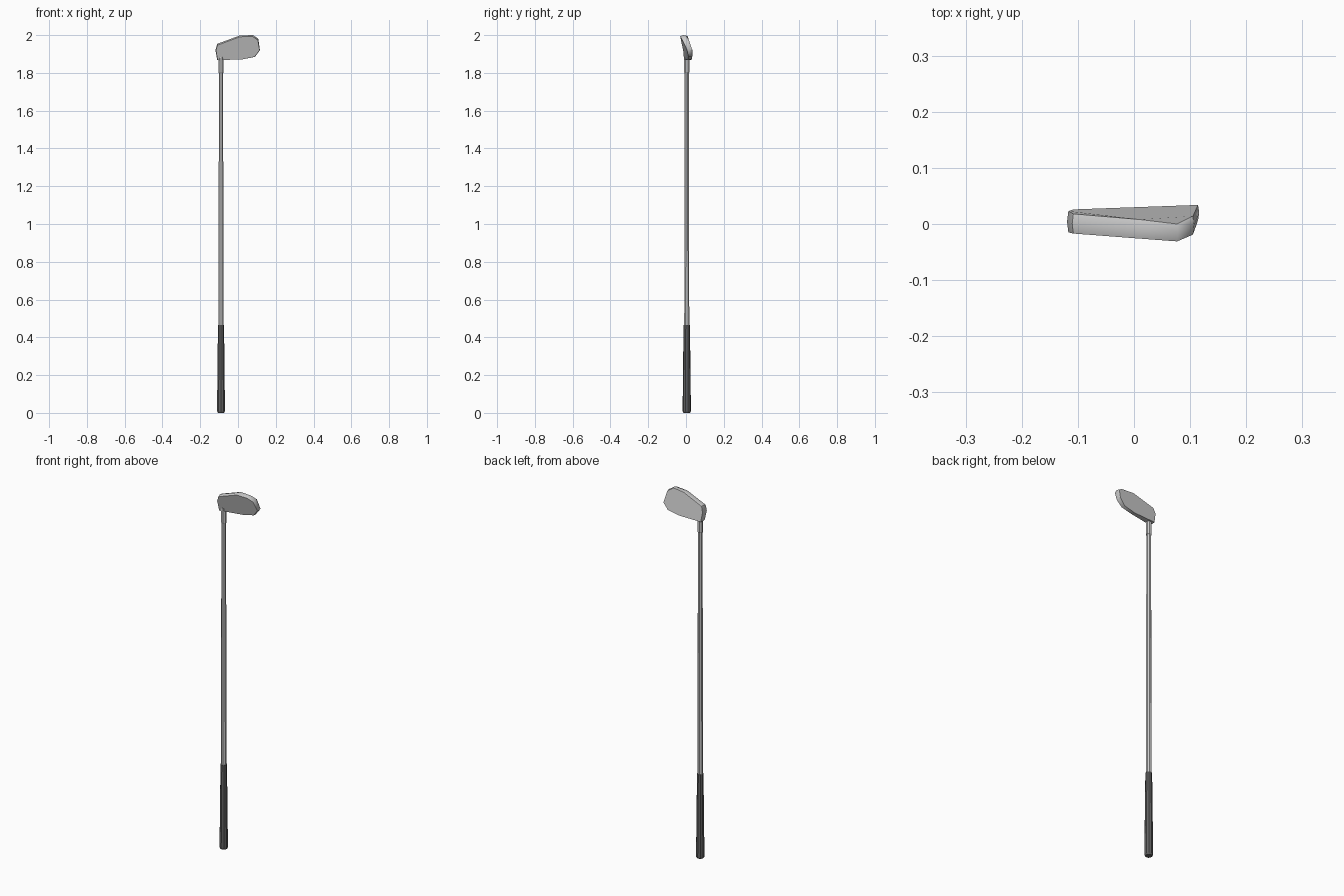
import bpy, bmesh, math

if "Cube" in bpy.data.objects:
    bpy.data.objects.remove(bpy.data.objects["Cube"])

SHAFT_X, SHAFT_Y = -0.090, 0.004


def finish(name, bm, angle=None):
    bmesh.ops.recalc_face_normals(bm, faces=bm.faces)
    mesh = bpy.data.meshes.new(name)
    bm.to_mesh(mesh)
    bm.free()
    ob = bpy.data.objects.new(name, mesh)
    bpy.context.collection.objects.link(ob)
    if angle:
        bpy.ops.object.select_all(action='DESELECT')
        ob.select_set(True)
        bpy.context.view_layer.objects.active = ob
        bpy.ops.object.shade_smooth_by_angle(angle=math.radians(angle))
    return ob


def loft(name, rings, angle=None):
    """Skin a list of closed rings and cap both ends."""
    bm = bmesh.new()
    rows = [[bm.verts.new(p) for p in ring] for ring in rings]
    n = len(rows[0])
    for a, b in zip(rows, rows[1:]):
        for i in range(n):
            j = (i + 1) % n
            bm.faces.new((a[i], a[j], b[j], b[i]))
    bm.faces.new(rows[0])
    bm.faces.new(rows[-1])
    return finish(name, bm, angle)


def rod(name, profile, sides, angle=None):
    """Turned part around the shaft axis from (radius, z) pairs."""
    turn = [2 * math.pi * (i + 0.5) / sides for i in range(sides)]
    rings = [[(SHAFT_X + r * math.cos(t), SHAFT_Y + r * math.sin(t), z)
              for t in turn] for r, z in profile]
    return loft(name, rings, angle)


# Dark grip with rounded butt, tapering towards the shaft
grip = rod("grip", [(0.017, 0), (0.022, 0.008), (0.022, 0.02), (0.017, 0.465)], 10)
rubber = bpy.data.materials.new("rubber")
rubber.diffuse_color = (0.12, 0.12, 0.12, 1)
rubber.use_nodes = True
rubber.node_tree.nodes["Principled BSDF"].inputs["Base Color"].default_value = rubber.diffuse_color
grip.data.materials.append(rubber)

# Shaft and hosel
rod("shaft", [(0.0145, 0.45), (0.012, 1.82)], 8)
rod("hosel", [(0.0135, 1.80), (0.015, 1.805), (0.015, 1.885)], 8)

# Club head outline: x, z, y of striking face, y of rear side
outline = [
    (-0.108, 1.951, 0.018, -0.017),
    (0.010, 1.995, 0.008, -0.026),
    (0.077, 1.997, 0.000, -0.031),
    (0.105, 1.978, 0.014, -0.019),
    (0.114, 1.920, 0.034, 0.006),
    (0.088, 1.885, 0.033, 0.012),
    (0.020, 1.871, 0.030, 0.010),
    (-0.108, 1.868, 0.026, -0.010),
    (-0.117, 1.920, 0.023, -0.015),
]
face = [(x, yb, z) for x, z, yb, yf in outline]
rear = [(x, yf, z - 0.004 if z > 1.94 else z) for x, z, yb, yf in outline]
# Slightly bulged middle ring rounds the sole
middle = [(x * 1.02, (yb + yf) / 2, z + (0.003 if z > 1.94 else 0))
          for x, z, yb, yf in outline]
loft("club_head", [face, middle, rear], 45)
